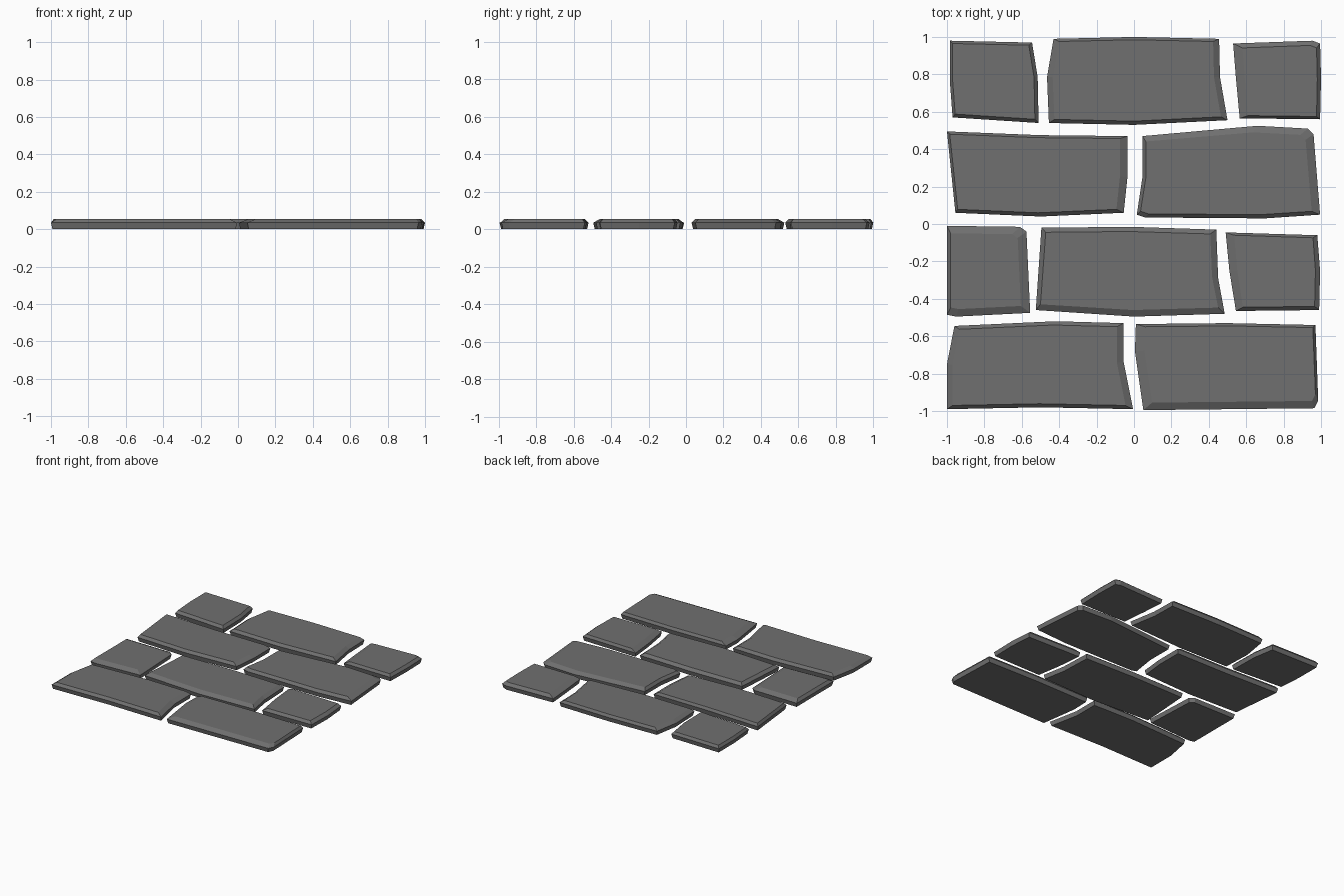
import bpy, bmesh

if "Cube" in bpy.data.objects:
    bpy.data.objects.remove(bpy.data.objects["Cube"])

stone = bpy.data.materials.new("dark grey stone")
stone.diffuse_color = (0.16, 0.16, 0.16, 1)
stone.use_nodes = True
stone.node_tree.nodes["Principled BSDF"].inputs["Base Color"].default_value = stone.diffuse_color


def remap(pts, left, bottom, right, top):
    """Squeeze an outline inward by a different amount on each side."""
    xs, ys = [p[0] for p in pts], [p[1] for p in pts]
    x0, x1, y0, y1 = min(xs), max(xs), min(ys), max(ys)
    sx = (x1 - x0 - left - right) / (x1 - x0)
    sy = (y1 - y0 - bottom - top) / (y1 - y0)
    return [(x0 + left + (x - x0) * sx, y0 + bottom + (y - y0) * sy) for x, y in pts]


def slab(name, pts, bevel, height=0.055):
    """Rough paving stone: slightly undercut foot, widest belt, bevelled top."""
    bm = bmesh.new()
    u = 0.008
    levels = [(remap(pts, u, u, u, u), 0.0), (pts, 0.035), (remap(pts, *bevel), height)]
    rings = [[bm.verts.new((x, y, z)) for x, y in outline] for outline, z in levels]
    n = len(pts)
    for a, b in zip(rings, rings[1:]):
        for i in range(n):
            j = (i + 1) % n
            bm.faces.new((a[i], a[j], b[j], b[i]))
    bm.faces.new(rings[0])
    bm.faces.new(rings[-1])
    bmesh.ops.recalc_face_normals(bm, faces=bm.faces[:])
    me = bpy.data.meshes.new(name)
    bm.to_mesh(me)
    bm.free()
    me.materials.append(stone)
    bpy.context.collection.objects.link(bpy.data.objects.new(name, me))


# Back row (bevel order: left, front, right, back)
slab("back_row_left_stone",
     [(-.985, .98), (-.545, .97), (-.515, .785), (-.51, .54), (-.97, .57), (-.985, .77)],
     (.015, .02, .02, .015))
slab("back_row_middle_stone",
     [(-.43, .99), (0, 1), (.455, .99), (.46, .785), (.5, .555), (0, .53), (-.455, .54), (-.465, .785)],
     (.03, .02, .035, .015))
slab("back_row_right_stone",
     [(.53, .965), (.955, .98), (.995, .965), (1, .78), (.995, .56), (.565, .565), (.545, .78)],
     (.05, .015, .02, .025))

# Second row
slab("second_row_left_stone",
     [(-1, .495), (-.5, .475), (-.035, .47), (-.035, .25), (-.055, .06), (-.5, .04), (-.955, .06)],
     (.015, .02, .04, .015))
slab("second_row_right_stone",
     [(.045, .47), (.66, .525), (.93, .51), (.96, .48), (.995, .05), (.7, .03), (.06, .035),
      (.015, .05), (.045, .25)],
     (.02, .02, .045, .035))

# Third row
slab("third_row_left_stone",
     [(-1, -.01), (-.61, -.015), (-.575, -.04), (-.555, -.475), (-.95, -.495), (-1, -.485)],
     (.02, .04, .05, .04))
slab("third_row_middle_stone",
     [(-.495, -.02), (-.02, -.015), (.44, -.03), (.45, -.29), (.485, -.48), (0, -.495), (-.525, -.46)],
     (.025, .035, .035, .025))
slab("third_row_right_stone",
     [(.49, -.045), (.98, -.06), (.995, -.25), (.99, -.46), (.545, -.465), (.51, -.25)],
     (.045, .02, .025, .015))

# Front row
slab("front_row_left_stone",
     [(-.96, -.545), (-.42, -.52), (-.055, -.53), (-.055, -.74), (-.005, -.99), (-.5, -.98),
      (-1, -.99), (-1, -.75)],
     (.03, .02, .04, .02))
slab("front_row_right_stone",
     [(.01, -.535), (.5, -.53), (.97, -.54), (.985, -.945), (.965, -.985), (.05, -.995), (.005, -.68)],
     (.05, .04, .015, .015))
